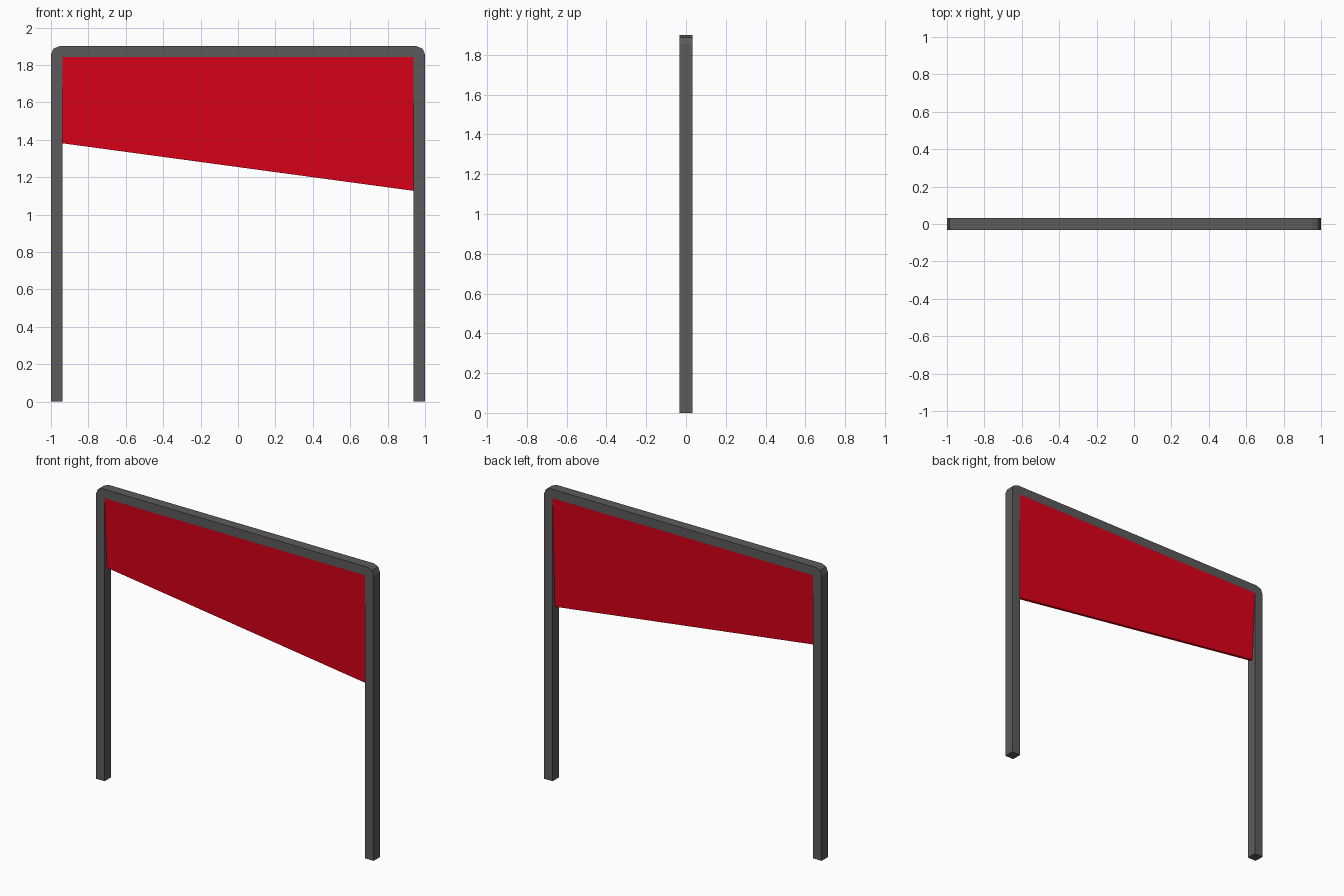
import bpy, bmesh

if "Cube" in bpy.data.objects:
    bpy.data.objects.remove(bpy.data.objects["Cube"])

def material(name, rgb):
    m = bpy.data.materials.new(name)
    m.diffuse_color = (*rgb, 1)
    m.use_nodes = True
    m.node_tree.nodes["Principled BSDF"].inputs["Base Color"].default_value = m.diffuse_color
    return m

grey = material("dark grey metal", (0.105, 0.105, 0.105))
red = material("red cloth", (0.72, 0.0, 0.009))

W, H, T, D = 1.0, 1.9, 0.062, 0.0325   # half width, height, tube width, half depth
BAR = 0.058                            # height of the top bar

def make(name, bm, mat):
    bmesh.ops.recalc_face_normals(bm, faces=bm.faces)
    me = bpy.data.meshes.new(name)
    bm.to_mesh(me)
    bm.free()
    me.materials.append(mat)
    ob = bpy.data.objects.new(name, me)
    bpy.context.collection.objects.link(ob)
    return ob

# Frame: upside-down U profile, extruded in depth, outer top corners rounded
c, m, i = 0.045, 0.013, W - T
half = [(i, H - BAR), (i, 0), (W, 0), (W, H - c), (W - m, H - m), (W - c, H)]
outline = half + [(-x, z) for x, z in reversed(half)]
bm = bmesh.new()
face = bm.faces.new([bm.verts.new((x, -D, z)) for x, z in outline])
ext = bmesh.ops.extrude_face_region(bm, geom=[face])
bmesh.ops.translate(bm, vec=(0, 2 * D, 0),
                    verts=[g for g in ext["geom"] if isinstance(g, bmesh.types.BMVert)])
make("frame", bm, grey)

# Banner: full depth under the top bar, tapering to a thin slanted lower edge
bm = bmesh.new()
top, thin = H - BAR, 0.009
loops = []
for x, low in ((-i, 1.381), (i, 1.127)):
    loops.append([bm.verts.new((x, y, z)) for y, z in
                  ((-D, top), (D, top), (thin, low), (-thin, low))])
a, b = loops
bm.faces.new(a)
bm.faces.new(b)
for k in range(4):
    n = (k + 1) % 4
    bm.faces.new((a[k], a[n], b[n], b[k]))
make("banner", bm, red)
